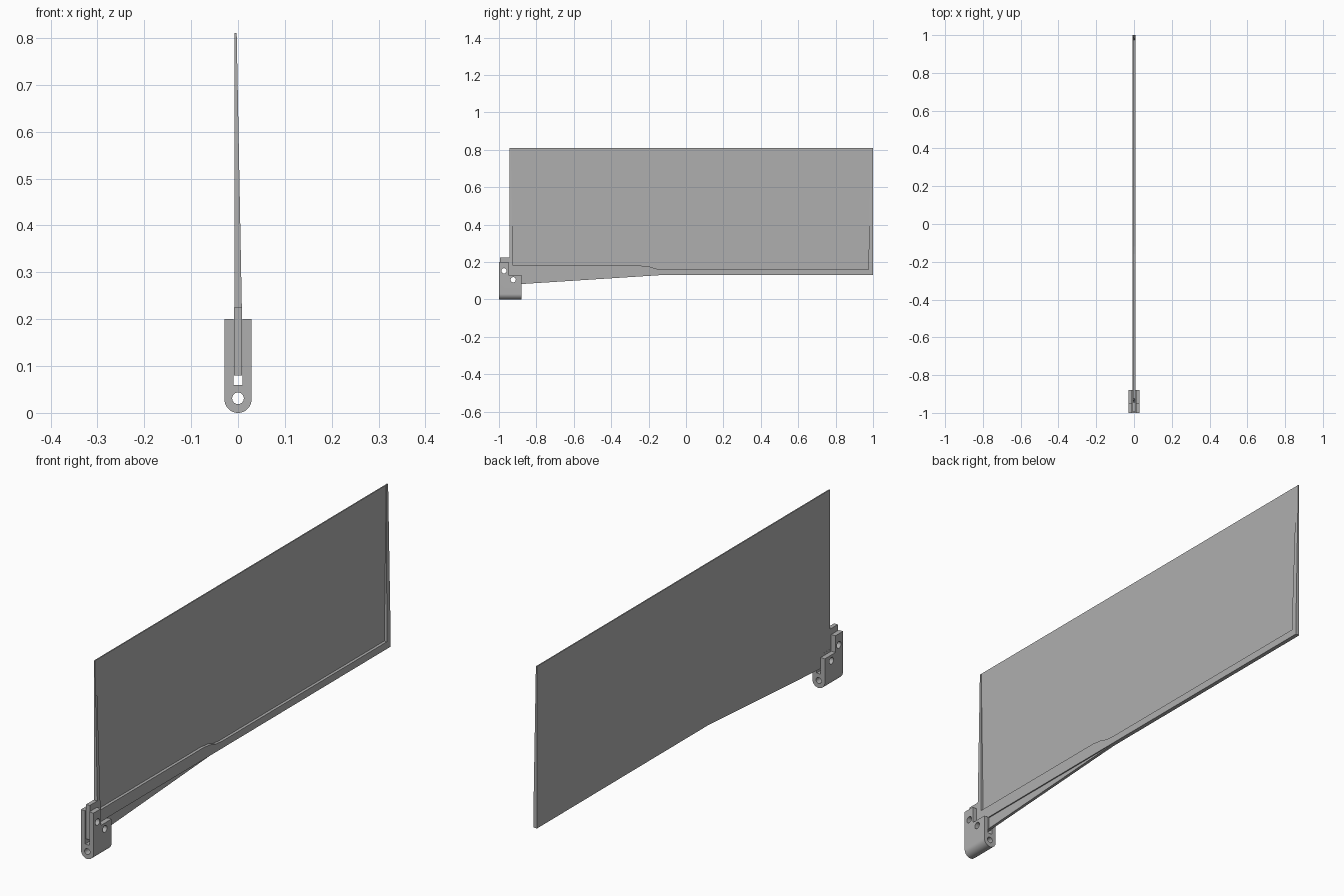
import bpy, bmesh, math
from mathutils import Vector

cube = bpy.data.objects.get("Cube")
if cube:
    bpy.data.objects.remove(cube, do_unlink=True)

grey = bpy.data.materials.new("plain_grey")
grey.use_nodes = True
COLOUR = (0.43, 0.43, 0.43, 1)
grey.diffuse_color = COLOUR
grey.node_tree.nodes["Principled BSDF"].inputs["Base Color"].default_value = COLOUR


def prism(name, outline, axis, start, end):
    """Extrude an outline along x (points are y, z) or along y (points are x, z)."""
    bm = bmesh.new()
    if axis == "x":
        points = [(start, a, b) for a, b in outline]
        shift = Vector((end - start, 0, 0))
    else:
        points = [(a, start, b) for a, b in outline]
        shift = Vector((0, end - start, 0))
    face = bm.faces.new([bm.verts.new(p) for p in points])
    out = bmesh.ops.extrude_face_region(bm, geom=[face])
    moved = [v for v in out["geom"] if isinstance(v, bmesh.types.BMVert)]
    bmesh.ops.translate(bm, verts=moved, vec=shift)
    bmesh.ops.recalc_face_normals(bm, faces=bm.faces)
    mesh = bpy.data.meshes.new(name)
    bm.to_mesh(mesh)
    bm.free()
    mesh.materials.append(grey)
    obj = bpy.data.objects.new(name, mesh)
    bpy.context.collection.objects.link(obj)
    return obj


def rect(a0, a1, b0, b1):
    return [(a0, b0), (a1, b0), (a1, b1), (a0, b1)]


def arc(a, b, radius, start, end, count):
    angles = [math.radians(start + (end - start) * i / count) for i in range(count + 1)]
    return [(a + radius * math.cos(t), b + radius * math.sin(t)) for t in angles]


def cut(obj, cutters):
    """Cut the object with each cutter and apply the result."""
    for cutter in cutters:
        mod = obj.modifiers.new("cut", "BOOLEAN")
        mod.operation = "DIFFERENCE"
        mod.solver = "EXACT"
        mod.object = cutter
    bpy.context.view_layer.update()
    graph = bpy.context.evaluated_depsgraph_get()
    mesh = bpy.data.meshes.new_from_object(obj.evaluated_get(graph))
    obj.modifiers.clear()
    obj.data = mesh


BACK = -0.008
FLOOR = -0.003

# Tapered panel with a shallow recess on its left side
panel = prism("panel", [(BACK, 0.13), (0.009, 0.13), (0.009, 0.18),
                        (-0.0028, 0.81), (BACK, 0.81)], "y", -0.945, 1.0)
recess = prism("recess_cutter", [(-0.925, 0.18), (-0.24, 0.18), (-0.19, 0.174),
                                 (-0.16, 0.164), (-0.12, 0.16), (0.975, 0.16),
                                 (0.988, 0.83), (-0.937, 0.83)], "x", FLOOR, 0.05)
cut(panel, [recess])

# Slanting web below the panel, running back from the bracket
web = prism("lower_web", [(-0.9, 0.08), (-0.88, 0.082), (-0.13, 0.13), (-0.9, 0.13)],
            "x", BACK, 0.004)

# Tab that sits in the bracket slot
tab = prism("mounting_tab", [(-0.995, 0.08), (-0.88, 0.08), (-0.88, 0.14),
                             (-0.944, 0.14), (-0.944, 0.225), (-0.995, 0.225)],
            "x", -0.0085, 0.0085)

# Clevis bracket with a rounded foot
RADIUS = 0.029
outline = [(RADIUS, 0.2), (-RADIUS, 0.2)] + arc(0, RADIUS, RADIUS, 180, 360, 24)
bracket = prism("bracket", outline, "y", -1.0, -0.88)
slot = prism("slot_cutter", rect(-0.0095, 0.0095, 0.06, 0.3), "y", -1.1, -0.8)
step = prism("step_cutter", rect(-0.95, -0.8, 0.13, 0.3), "x", -0.1, 0.1)
pivot = prism("pivot_cutter", arc(0, 0.031, 0.0125, 0, 345, 23), "y", -1.1, -0.8)

# Bolt holes through bracket, tab and panel
holes = [prism("bolt_hole_cutter", arc(y, z, 0.014, 0, 345, 23), "x", -0.1, 0.1)
         for y, z in ((-0.973, 0.153), (-0.924, 0.105))]
cut(bracket, [slot, step, pivot] + holes)
cut(tab, holes)

for cutter in [recess, slot, step, pivot] + holes:
    bpy.data.objects.remove(cutter, do_unlink=True)

# Smooth the rounded foot and holes, keep the edges sharp
for obj in (bracket, tab):
    bpy.ops.object.select_all(action="DESELECT")
    obj.select_set(True)
    bpy.context.view_layer.objects.active = obj
    bpy.ops.object.shade_smooth_by_angle(angle=math.radians(30))
